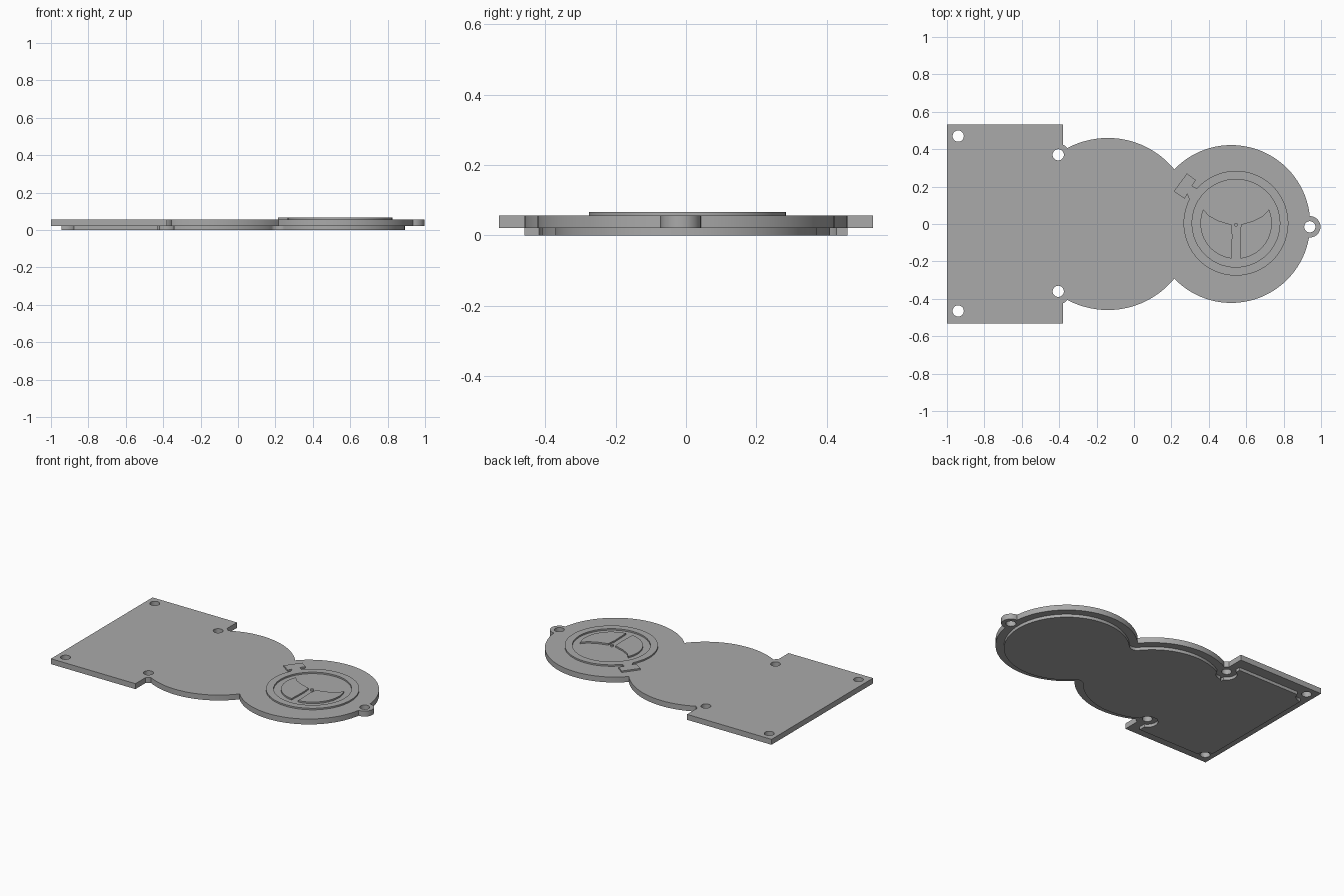
import bpy, bmesh, math

if "Cube" in bpy.data.objects:
    bpy.data.objects.remove(bpy.data.objects["Cube"])

Z_LIP, Z_TOP, Z_RELIEF = 0.02, 0.056, 0.066
C1, R1 = (-0.14, 0.0), 0.46        # middle lobe
C2, R2 = (0.52, 0.0), 0.422        # end lobe
NECK = (0.215, 0.29)
EAR = (0.94, -0.015)
WHEEL = (0.545, 0.004)
HOLES = [(-0.94, 0.47), (-0.94, -0.465), (-0.405, 0.37), (-0.405, -0.36)]

grey = bpy.data.materials.new("grey")
grey.diffuse_color = (0.4, 0.4, 0.4, 1)
grey.use_nodes = True
grey.node_tree.nodes["Principled BSDF"].inputs["Base Color"].default_value = grey.diffuse_color


def ang(c, p):
    return math.degrees(math.atan2(p[1] - c[1], p[0] - c[0]))


def arc(c, r, a0, a1, step=4):
    n = max(3, round(abs(a1 - a0) / step))
    return [(c[0] + r * math.cos(math.radians(a0 + (a1 - a0) * i / n)),
             c[1] + r * math.sin(math.radians(a0 + (a1 - a0) * i / n))) for i in range(n + 1)]


def flip(pts):
    return [(x, -y) for x, y in reversed(pts)]


def prism(name, pts, z0, z1):
    bm = bmesh.new()
    base = bm.faces.new([bm.verts.new((x, y, z0)) for x, y in pts])
    top = bmesh.ops.extrude_face_region(bm, geom=[base])["geom"]
    bmesh.ops.translate(bm, vec=(0, 0, z1 - z0),
                        verts=[v for v in top if isinstance(v, bmesh.types.BMVert)])
    bmesh.ops.remove_doubles(bm, verts=bm.verts, dist=1e-5)
    bmesh.ops.recalc_face_normals(bm, faces=bm.faces)
    me = bpy.data.meshes.new(name)
    bm.to_mesh(me)
    bm.free()
    me.materials.append(grey)
    ob = bpy.data.objects.new(name, me)
    bpy.context.collection.objects.link(ob)
    return ob


def drill(ob, c, r):
    cutter = prism("hole_cutter", arc(c, r, 0, 360, 10)[:-1], -0.1, 0.2)
    cutter.hide_render = True
    cutter.hide_set(True)
    m = ob.modifiers.new("hole", 'BOOLEAN')
    m.operation, m.solver, m.object = 'DIFFERENCE', 'EXACT', cutter


# Main plate: rectangle, screw bosses, two lobes and an ear
boss = HOLES[2]
half = ([(-1, 0.532), (-0.38, 0.532)]
        + arc(boss, 0.06, ang(boss, (-0.38, 0.425)), ang(boss, (-0.355, 0.406)), 10)
        + arc(C1, R1, ang(C1, (-0.355, 0.406)), ang(C1, NECK)))
ear_a, ear_b = (0.94, 0.04), (0.936, -0.07)
plate_pts = (half
             + arc(C2, R2, ang(C2, NECK), ang(C2, ear_a))[1:]
             + arc(EAR, 0.057, ang(EAR, ear_a), ang(EAR, ear_b), 8)
             + arc(C2, R2, ang(C2, ear_b), -ang(C2, NECK))[:-1]
             + flip(half))
plate = prism("plate", plate_pts, Z_LIP, Z_TOP)
for c in HOLES + [EAR]:
    drill(plate, c, 0.03)

# Locating lip underneath, inset from the plate edge
r1, r2 = R1 - 0.05, R2 - 0.05
a1, a2 = ang(C1, NECK), ang(C2, NECK)
lip_half = ([(-0.945, 0.46), (-0.43, 0.46)]
            + arc(C1, r1, ang(C1, (-0.43, 0.29)), a1)
            + arc(NECK, 0.05, a1 - 180, a2 - 180, 10)[1:-1]
            + arc(C2, r2, a2, 0))
lip = prism("lip", lip_half + flip(lip_half)[1:], 0, Z_LIP + 0.001)
for c in HOLES:
    drill(lip, c, 0.063)

# Raised ring with its tab
ring_pts = (arc(WHEEL, 0.28, 153, 138.6 + 360)
            + [(0.31, 0.205), (0.33, 0.235), (0.283, 0.27), (0.213, 0.175),
               (0.27, 0.135), (0.285, 0.16)])
ring = prism("ring", ring_pts, Z_TOP - 0.001, Z_RELIEF)
drill(ring, WHEEL, 0.235)

# Raised wedges inside the ring and the hub dot
left = ([(0.40, 0.045), (0.45, 0.018), (0.52, -0.003), (0.526, -0.06)]
        + arc(WHEEL, 0.19, 263, 157))
prism("left_wedge", left, Z_TOP - 0.001, Z_RELIEF)
prism("right_wedge", [(2 * 0.546 - x, y) for x, y in left], Z_TOP - 0.001, Z_RELIEF)
prism("hub", arc((0.546, -0.004), 0.01, 0, 360, 20)[:-1], Z_TOP - 0.001, Z_RELIEF)

# Smooth the curved walls, keep edges sharp
for ob in [o for o in bpy.data.objects if not o.hide_render]:
    bpy.ops.object.select_all(action='DESELECT')
    ob.select_set(True)
    bpy.context.view_layer.objects.active = ob
    for m in list(ob.modifiers):
        bpy.ops.object.modifier_apply(modifier=m.name)
    bpy.ops.object.shade_smooth_by_angle(angle=math.radians(30))
